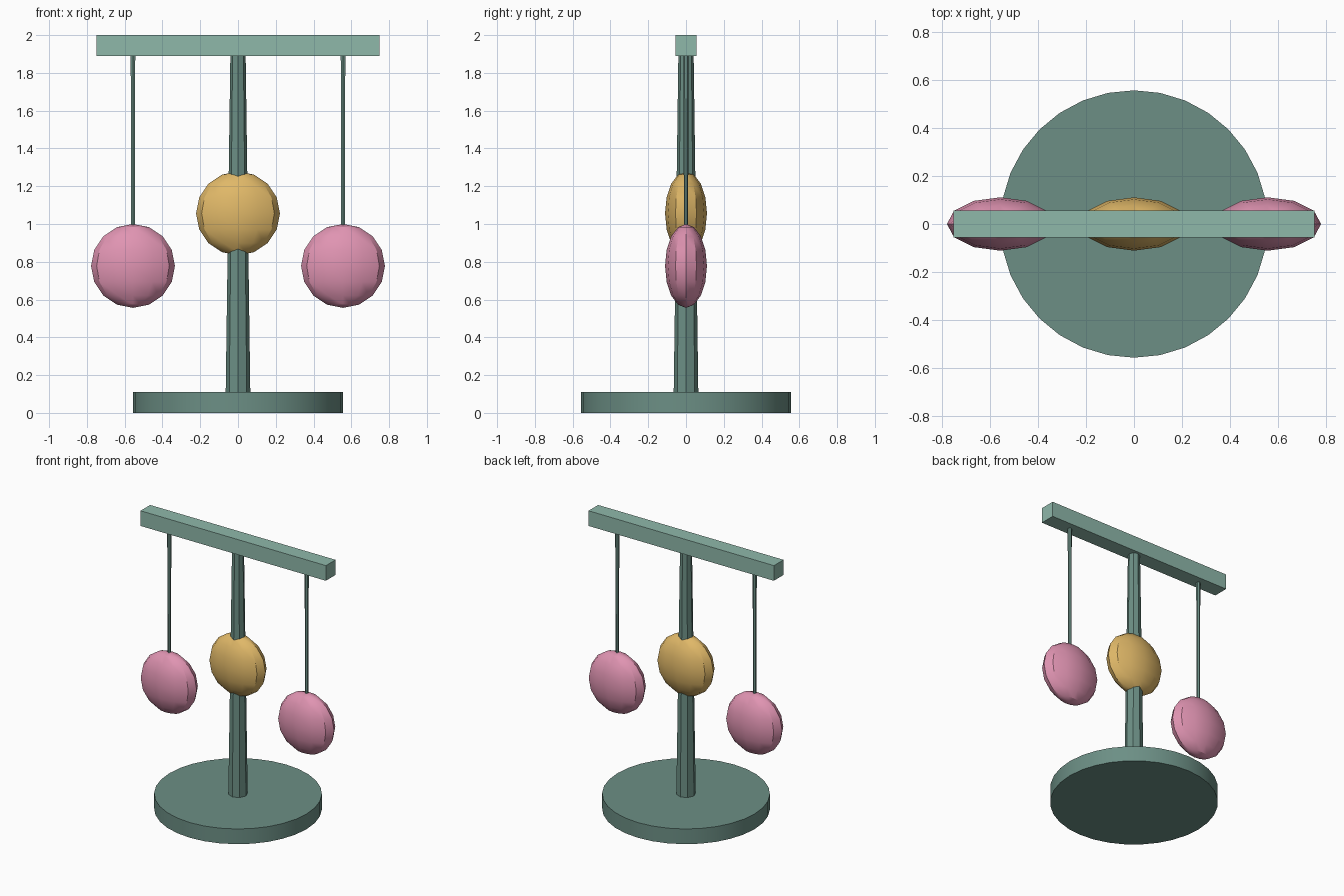
import bpy
import math

if "Cube" in bpy.data.objects:
    bpy.data.objects.remove(bpy.data.objects["Cube"])


def material(name, rgb):
    # convert 0-255 display colour to linear
    def lin(c):
        c /= 255
        return c / 12.92 if c <= 0.04045 else ((c + 0.055) / 1.055) ** 2.4
    m = bpy.data.materials.new(name)
    m.diffuse_color = (*[lin(c) for c in rgb], 1)
    m.use_nodes = True
    m.node_tree.nodes["Principled BSDF"].inputs["Base Color"].default_value = m.diffuse_color
    return m


dark_green = material("dark_green", (108, 143, 133))
light_green = material("light_green", (143, 184, 170))
gold = material("gold", (224, 184, 104))
pink = material("pink", (224, 148, 178))


def finish(name, mat):
    ob = bpy.context.object
    ob.name = name
    ob.data.materials.append(mat)
    bpy.ops.object.transform_apply(location=False, rotation=False, scale=True)
    bpy.ops.object.shade_smooth_by_angle(angle=math.radians(30))
    return ob


def tapered_rod(name, mat, x, z0, z1, r0, r1, sides):
    bpy.ops.mesh.primitive_cone_add(vertices=sides, radius1=r0, radius2=r1,
                                    depth=z1 - z0, location=(x, 0, (z0 + z1) / 2))
    return finish(name, mat)


def flat_ball(name, mat, x, z):
    bpy.ops.mesh.primitive_uv_sphere_add(segments=12, ring_count=8, radius=0.222,
                                         location=(x, 0, z))
    bpy.context.object.scale = (1, 0.5, 1)
    return finish(name, mat)


# round foot and tapered eight-sided post
tapered_rod("base", dark_green, 0, 0, 0.111, 0.556, 0.556, 32)
tapered_rod("post", dark_green, 0, 0.05, 1.999, 0.066, 0.039, 8)

# cross beam
bpy.ops.mesh.primitive_cube_add(size=1, location=(0, 0, 1.9445))
bpy.context.object.scale = (1.5, 0.111, 0.111)
finish("beam", light_green)

# centre disc, then a hanging disc on each side
flat_ball("centre_disc", gold, 0, 1.056)
for side, x in (("left", -0.556), ("right", 0.556)):
    tapered_rod(side + "_hanger", dark_green, x, 0.98, 1.9, 0.011, 0.014, 6)
    flat_ball(side + "_disc", pink, x, 0.778)
